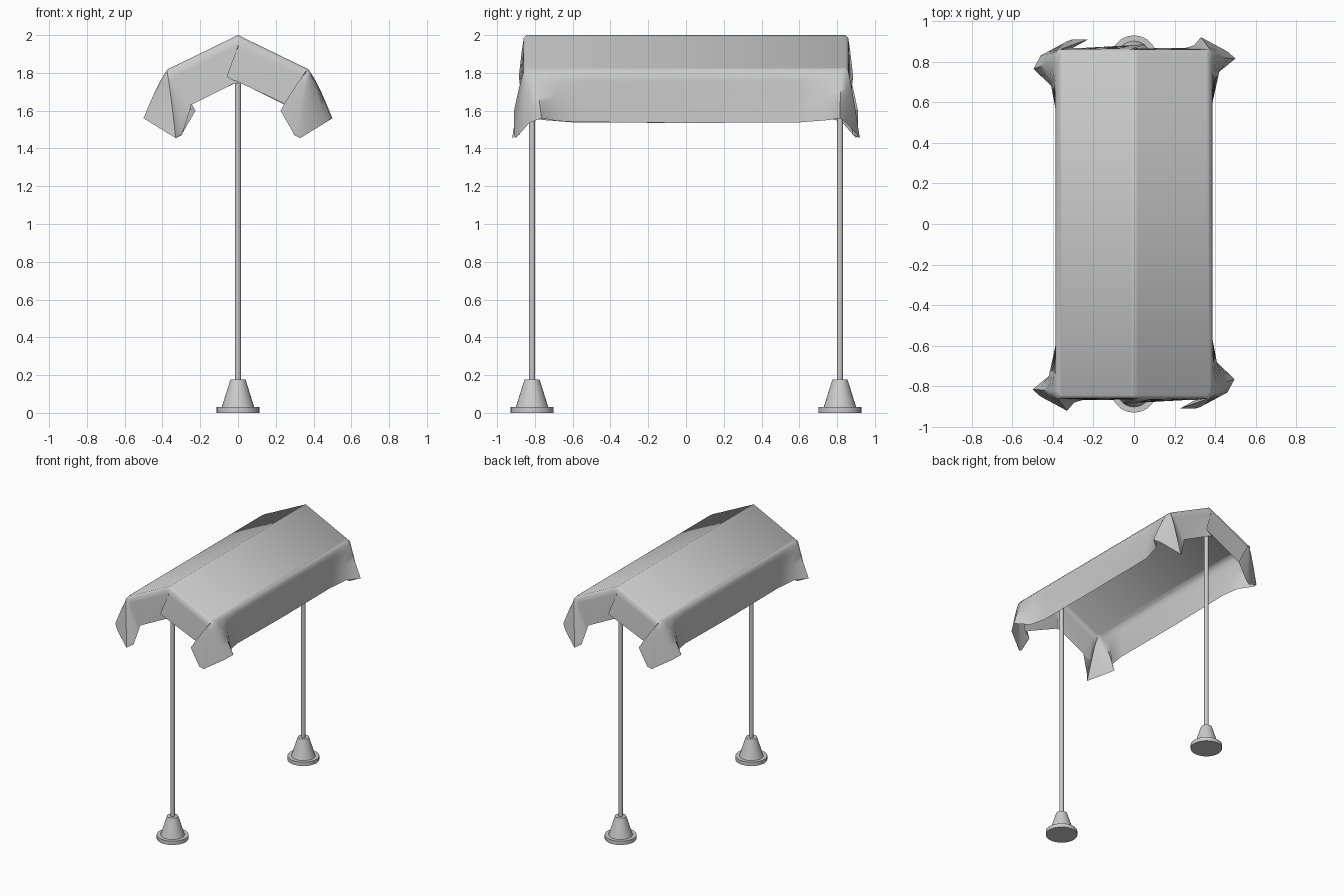
import bpy, bmesh, math
from mathutils import Vector

if "Cube" in bpy.data.objects:
    bpy.data.objects.remove(bpy.data.objects["Cube"])


def finish(name, bm, angle):
    me = bpy.data.meshes.new(name)
    bm.to_mesh(me)
    bm.free()
    ob = bpy.data.objects.new(name, me)
    bpy.context.collection.objects.link(ob)
    bpy.ops.object.select_all(action='DESELECT')
    ob.select_set(True)
    bpy.context.view_layer.objects.active = ob
    bpy.ops.object.shade_smooth_by_angle(angle=math.radians(angle))
    return ob


def lathe(name, profile, y, segs):
    bm = bmesh.new()
    rings = [[bm.verts.new((r * math.cos(a), y + r * math.sin(a), z))
              for a in (2 * math.pi * i / segs for i in range(segs))]
             for r, z in profile]
    for lo, hi in zip(rings, rings[1:]):
        for i in range(segs):
            j = (i + 1) % segs
            bm.faces.new((lo[i], lo[j], hi[j], hi[i]))
    bm.faces.new(rings[0][::-1])
    bm.faces.new(rings[-1])
    return finish(name, bm, 30)


# Weighted feet and poles
for side, y in (("front", -0.815), ("back", 0.815)):
    lathe(side + "_base", [(0.114, 0.0), (0.114, 0.03), (0.086, 0.03), (0.04, 0.177)], y, 28)
    lathe(side + "_pole", [(0.016, 0.17), (0.016, 1.98)], y, 16)

# Half outline of the cloth: roof edge x, y then hem x, y, z
half = [
    (.387, 0, .387, 0, 1.535),
    (.387, -.55, .383, -.55, 1.54),
    (.387, -.70, .408, -.68, 1.545),
    (.387, -.80, .495, -.765, 1.56),
    (.385, -.845, .46, -.83, 1.535),
    (.375, -.86, .33, -.90, 1.455),
    (.37, -.86, .30, -.91, 1.47),
    (.365, -.86, .225, -.91, 1.60),
    (.36, -.86, .30, -.868, 1.61),
    (.345, -.86, .24, -.868, 1.64),
    (.02, -.86, -.06, -.885, 1.78),
    (0, -.86, .0, -.87, 1.745),
    (-.02, -.86, -.02, -.865, 1.745),
    (-.345, -.86, -.31, -.868, 1.60),
    (-.365, -.86, -.25, -.866, 1.62),
    (-.37, -.86, -.295, -.88, 1.475),
    (-.375, -.86, -.33, -.92, 1.455),
    (-.385, -.845, -.46, -.85, 1.535),
    (-.387, -.82, -.50, -.815, 1.56),
    (-.387, -.75, -.42, -.75, 1.55),
    (-.387, -.60, -.387, -.60, 1.538),
]
# The other half is the same outline turned by 180 degrees
outline = half + [(-a, -b, -c, -d, e) for a, b, c, d, e in half]

# Cloth canopy: gabled roof with a hanging, folded skirt
bm = bmesh.new()
steps = 6
columns = []
for tx, ty, hx, hy, hz in outline:
    roof = Vector((tx * 0.96, ty * 0.982, 2.0 - 0.485 * abs(tx) * 0.96))
    top = Vector((tx, ty, 1.985 - 0.485 * abs(tx)))
    hem = Vector((hx, hy, hz))
    col = [bm.verts.new(roof), bm.verts.new(top)]
    for k in range(1, steps + 1):
        s = k / steps
        w = s ** 0.85
        col.append(bm.verts.new((top.x + (hem.x - top.x) * w,
                                 top.y + (hem.y - top.y) * w,
                                 top.z + (hem.z - top.z) * s)))
    columns.append(col)
n = len(columns)
for i in range(n):
    a, b = columns[i], columns[(i + 1) % n]
    for k in range(len(a) - 1):
        bm.faces.new((a[k], a[k + 1], b[k + 1], b[k]))

# Two roof slopes meeting along the ridge
inner = [c[0] for c in columns]
r1 = 11
r2 = r1 + len(half)
bm.faces.new(inner[r1:r2 + 1])
bm.faces.new(inner[r2:] + inner[:r1 + 1])
bmesh.ops.recalc_face_normals(bm, faces=bm.faces)
finish("cloth_canopy", bm, 50)
